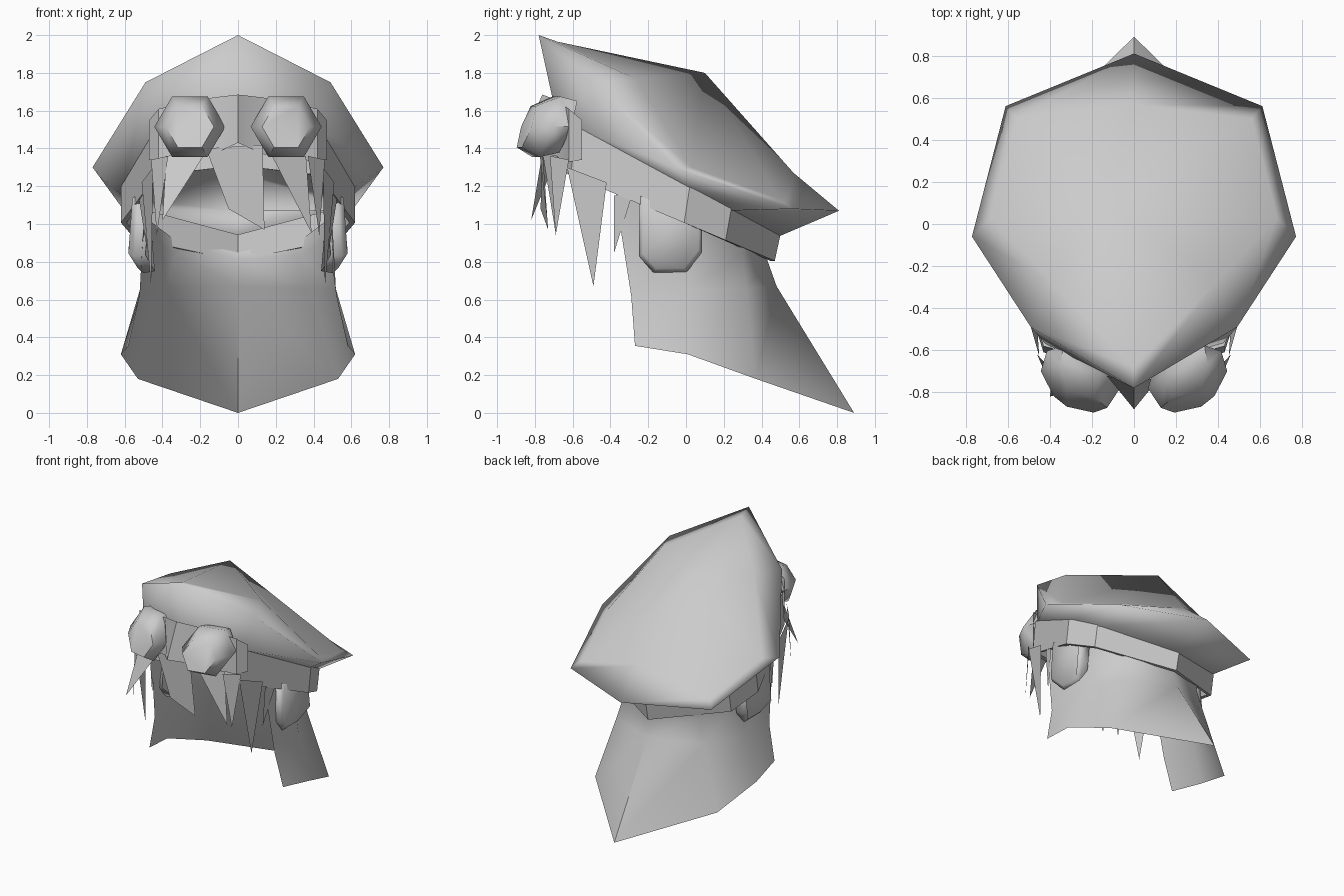
import bpy, bmesh, math

if "Cube" in bpy.data.objects:
    bpy.data.objects.remove(bpy.data.objects["Cube"])

grey = bpy.data.materials.new("plain grey")
grey.use_nodes = True
grey.diffuse_color = (0.6, 0.6, 0.6, 1)
grey.node_tree.nodes["Principled BSDF"].inputs["Base Color"].default_value = (0.6, 0.6, 0.6, 1)


def finish(name, bm, angle=40):
    bmesh.ops.remove_doubles(bm, verts=bm.verts, dist=0.0005)
    bmesh.ops.recalc_face_normals(bm, faces=bm.faces)
    me = bpy.data.meshes.new(name)
    bm.to_mesh(me)
    bm.free()
    ob = bpy.data.objects.new(name, me)
    bpy.context.collection.objects.link(ob)
    me.materials.append(grey)
    for o in bpy.context.selected_objects:
        o.select_set(False)
    ob.select_set(True)
    bpy.context.view_layer.objects.active = ob
    bpy.ops.object.shade_smooth_by_angle(angle=math.radians(angle))


def loft(name, rows, closed=True, cap_start=None, cap_end=None, angle=40):
    """Skin rows of points; caps are 'fill' or an apex point."""
    bm = bmesh.new()
    rings = [[bm.verts.new(p) for p in r] for r in rows]
    n = len(rows[0])
    for a, b in zip(rings, rings[1:]):
        for i in range(n if closed else n - 1):
            j = (i + 1) % n
            bm.faces.new((a[i], a[j], b[j], b[i]))
    for ring, cap in ((rings[0], cap_start), (rings[-1], cap_end)):
        if cap == "fill":
            bm.faces.new(ring)
        elif cap:
            c = bm.verts.new(cap)
            for i in range(n):
                bm.faces.new((ring[i], ring[(i + 1) % n], c))
    finish(name, bm, angle)


def mirror_row(half):
    """Half ring (both ends on the centre line) to a full ring."""
    return half + [(-x, y, z) for x, y, z in reversed(half[1:-1])]


def arc_row(half):
    """Open row from the +x end over the centre line to the -x end."""
    return half + [(-x, y, z) for x, y, z in reversed(half[:-1])]


def band_low(y):
    return 1.33 - 0.42 * (y + 0.75)


def band_top(y):
    return 1.5 - 0.53 * (y + 0.55)


# Cap: open underside, pointed rim, narrow brim edge, crown with an off-centre peak
band = [(0, -0.70), (0.43, -0.58), (0.62, 0.02), (0.54, 0.24), (0, 0.50)]
seat = [(x * 0.98, y * 0.98, band_top(y) - 0.01) for x, y in band]
rim = [(0, -0.78, 2.0), (0.49, -0.49, 1.75), (0.77, -0.06, 1.30), (0.61, 0.56, 1.08), (0, 0.81, 1.07)]
crown = [(0, -0.68, 1.965), (0.40, -0.27, 1.77), (0.68, 0.03, 1.30), (0.56, 0.50, 1.13), (0, 0.57, 1.27)]
loft("cap", [mirror_row(seat), mirror_row(rim), mirror_row(crown)], cap_end=(-0.14, 0.10, 1.80), angle=170)

# Cap band: thick ring tilted down to the back
low = mirror_row([(x, y - 0.03, band_low(y)) for x, y in band])
top = mirror_row([(x, y, band_top(y)) for x, y in band])
inset = [[(x * 0.95, y * 0.95, z) for x, y, z in r] for r in (top, low)]
loft("cap_band", [low, top, inset[0], inset[1], low], angle=35)

# Neck cloth: open at the front, long point at the back
loft("neck_cloth", [arc_row(r) for r in (
    [(0.58, -0.27, 0.355), (0.62, 0.01, 0.31), (0.53, 0.37, 0.18), (0, 0.89, 0.0)],
    [(0.52, -0.29, 0.62), (0.52, 0.01, 0.65), (0.38, 0.32, 0.66), (0, 0.48, 0.67)],
    [(0.50, -0.35, 1.00), (0.48, 0.00, 0.93), (0.33, 0.30, 0.84), (0, 0.43, 0.81)],
    [(0.49, -0.37, 1.18), (0.51, 0.00, 1.05), (0.34, 0.31, 0.92), (0, 0.45, 0.85)],
)], closed=False, angle=60)

# Goggle strap with the bridge over the nose
strap = [(0.47, -0.55, 1.34, 1.55), (0.42, -0.62, 1.33, 1.61), (0.13, -0.72, 1.37, 1.67), (0, -0.76, 1.43, 1.685)]
loft("goggle_strap", [arc_row([(x, y - 0.12 * (x < 0.01), a) for x, y, a, b in strap]),
                      arc_row([(x, y, b) for x, y, a, b in strap])], closed=False, angle=25)

# Goggle lenses and ears, one per side
ear = [(-0.25, 1.16), (0.085, 1.10), (0.085, 0.85), (0.0, 0.74), (-0.17, 0.74), (-0.25, 0.83)]
for side, s in (("left", 1), ("right", -1)):
    rows = []
    for y, f in ((-0.64, 0.85), (-0.74, 1.0), (-0.845, 0.68)):
        ring = [(0.188 * f * math.cos(k * math.tau / 6), 0.185 * f * math.sin(k * math.tau / 6)) for k in range(6)]
        rows.append([(s * (0.255 + u), y + 0.22 * u + 0.34 * v, 1.515 + v) for u, v in ring])
    loft(side + "_goggle_lens", rows, cap_start="fill", cap_end="fill", angle=60)

    def ear_row(x, f):
        return [(s * (x - 0.05 * (z < 0.8) - 0.02 * (z > 1.05)), -0.083 + (y + 0.083) * f,
                 0.95 + (z - 0.95) * f) for y, z in ear]
    loft(side + "_ear", [ear_row(0.49, 0.95), ear_row(0.55, 1.0), ear_row(0.58, 0.88)],
         cap_start="fill", cap_end="fill", angle=80)

# Hair fringe: flat shards hanging from under the band
shards = [
    [(-0.17, -0.76, 1.40), (0.13, -0.78, 1.42), (0.14, -0.73, 0.97), (-0.05, -0.77, 1.08)],
    [(-0.38, -0.68, 1.36), (-0.17, -0.76, 1.38), (-0.40, -0.82, 1.02)],
    [(0.17, -0.76, 1.38), (0.36, -0.68, 1.36), (0.39, -0.69, 0.95)],
]
for s in (1, -1):
    shards += [
        [(s * 0.37, -0.72, 1.36), (s * 0.46, -0.62, 1.34), (s * 0.43, -0.69, 0.94)],
        [(s * 0.45, -0.63, 1.30), (s * 0.51, -0.42, 1.22), (s * 0.46, -0.49, 0.67)],
        [(s * 0.50, -0.38, 1.15), (s * 0.53, -0.28, 1.17), (s * 0.48, -0.38, 0.85)],
    ]
bm = bmesh.new()
for pts in shards:
    bm.faces.new([bm.verts.new(p) for p in pts])
finish("hair_fringe", bm, 20)
